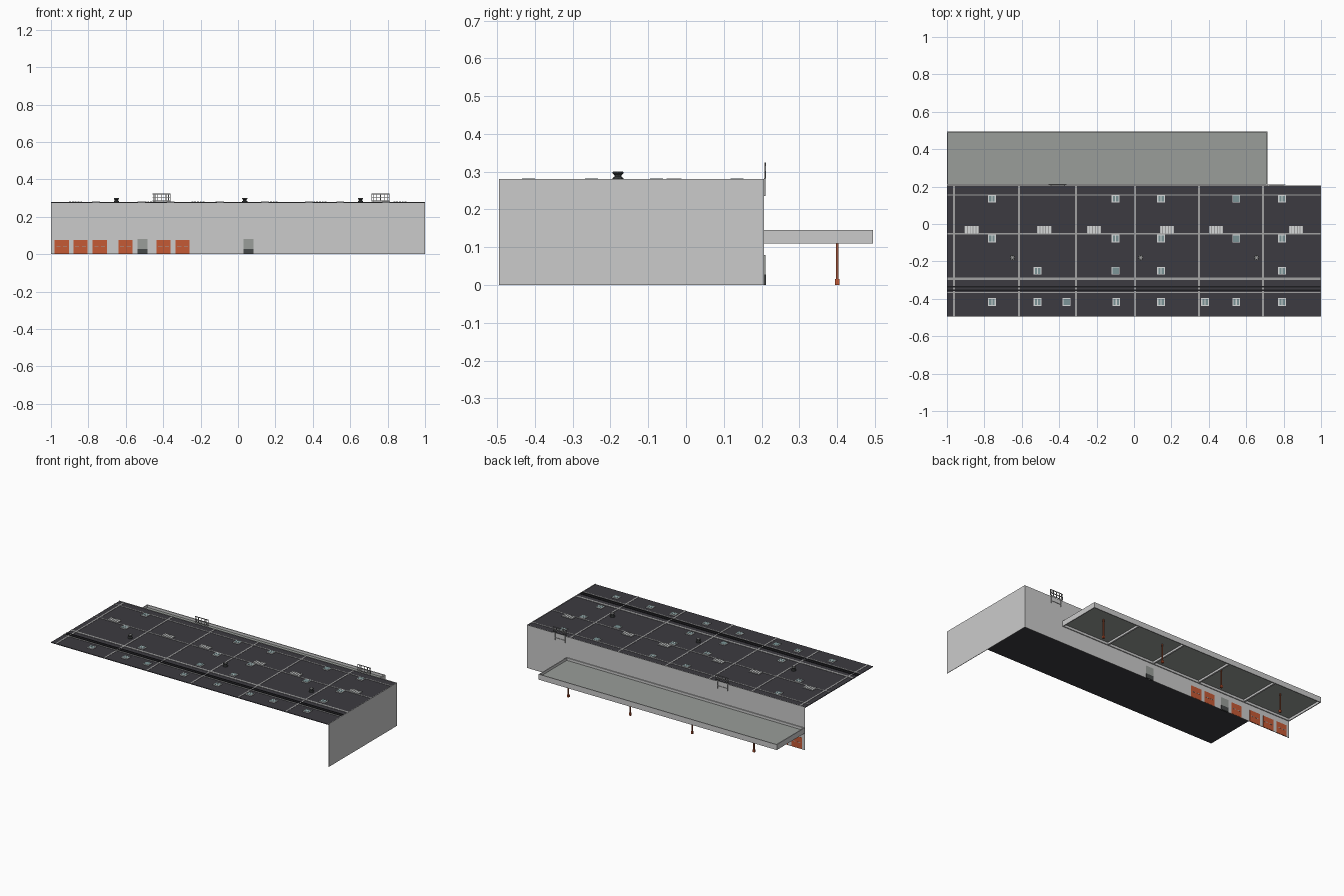
import bpy, bmesh, math
from mathutils import Matrix, Vector

if "Cube" in bpy.data.objects:
    bpy.data.objects.remove(bpy.data.objects["Cube"])


def mat(name, r, g, b):
    m = bpy.data.materials.new(name)
    m.diffuse_color = (r, g, b, 1)
    m.use_nodes = True
    m.node_tree.nodes["Principled BSDF"].inputs["Base Color"].default_value = m.diffuse_color
    return m


WALL = mat("wall light grey", 0.60, 0.60, 0.60)
ROOF = mat("roof charcoal", 0.045, 0.043, 0.052)
BLACK = mat("gutter black", 0.012, 0.012, 0.014)
CANOPY = mat("canopy grey", 0.32, 0.34, 0.32)
STRIP = mat("trim grey", 0.36, 0.36, 0.36)
ORANGE = mat("door orange", 0.56, 0.10, 0.035)
RUST = mat("column rust", 0.36, 0.085, 0.035)
GLASS = mat("skylight glass", 0.20, 0.30, 0.31)
WHITE = mat("frame pale grey", 0.68, 0.70, 0.70)
DARK = mat("dark metal", 0.06, 0.065, 0.065)


def boxes(name, spans, material):
    """One object from boxes given as (x0, x1, y0, y1, z0, z1)."""
    bm = bmesh.new()
    for x0, x1, y0, y1, z0, z1 in spans:
        m = Matrix.Translation(((x0 + x1) / 2, (y0 + y1) / 2, (z0 + z1) / 2)) @ \
            Matrix.Diagonal((x1 - x0, y1 - y0, z1 - z0, 1))
        bmesh.ops.create_cube(bm, size=1, matrix=m)
    me = bpy.data.meshes.new(name)
    bm.to_mesh(me)
    bm.free()
    me.materials.append(material)
    ob = bpy.data.objects.new(name, me)
    bpy.context.collection.objects.link(ob)
    return ob


def around(x, y, w, d, z0, z1):
    return (x - w / 2, x + w / 2, y - d / 2, y + d / 2, z0, z1)


F, B, H = -0.495, 0.207, 0.28       # front edge, back wall, wall height
T = 0.003                           # sheet thickness
RZ = 0.277                          # roof surface

# Shell: back wall, right wall and roof (front and left stay open)
boxes("back_wall", [(-1, 1, B - T, B, 0, H)], WALL)
boxes("right_wall", [(1 - T, 1, F, B, 0, H)], WALL)
boxes("roof", [(-1, 1 - T, F, B - T, RZ - 0.004, RZ)], ROOF)

# Roof seams and gutter
seams = [(-1, 1 - T, y - w / 2, y + w / 2, RZ, RZ + 0.002)
         for y, w in ((0.155, 0.007), (-0.052, 0.007), (-0.292, 0.014), (-0.366, 0.007))]
seams += [(x - 0.005, x + 0.005, F, B - T, RZ, RZ + 0.0016)
          for x in (-0.963, -0.615, -0.31, 0.005, 0.347, 0.69)]
boxes("roof_seams", seams, STRIP)
boxes("roof_gutter", [(-1, 1 - T, y - 0.004, y + 0.004, RZ, RZ + 0.0025)
                      for y in (-0.335, -0.353)], BLACK)

# Skylights: pale frame, glass panes split by a mullion
rows = {0.135: (-0.76, -0.098, 0.145, 0.547, 0.792),
        -0.078: (-0.76, -0.098, 0.145, 0.547, 0.792),
        -0.25: (-0.515, -0.098, 0.145, 0.792),
        -0.417: (-0.76, -0.515, -0.36, -0.095, 0.145, 0.38, 0.547, 0.792)}
single = {(0.547, 0.135), (0.547, -0.078), (-0.098, -0.25), (-0.36, -0.417)}
frames, panes = [], []
for y, xs in rows.items():
    for x in xs:
        frames.append(around(x, y, 0.042, 0.042, RZ, RZ + 0.004))
        if (x, y) in single:
            panes.append(around(x, y, 0.034, 0.034, RZ + 0.003, RZ + 0.005))
        else:
            panes += [around(x + s * 0.009, y, 0.012, 0.032, RZ + 0.003, RZ + 0.005)
                      for s in (-1, 1)]
boxes("skylight_frames", frames, WHITE)
boxes("skylight_panes", panes, GLASS)

# Louvred roof vents
bases, slats = [], []
for x in (-0.868, -0.48, -0.214, 0.176, 0.438, 0.866):
    bases.append(around(x, -0.032, 0.076, 0.042, RZ, RZ + 0.003))
    slats += [around(x + (i - 2) * 0.015, -0.032, 0.010, 0.040, RZ, RZ + 0.005)
              for i in range(5)]
boxes("louvre_bases", bases, STRIP)
boxes("louvre_slats", slats, WHITE)

# Waisted fan vents with a star of blades on top
profile = [(0.014, RZ), (0.014, 0.283), (0.009, 0.287), (0.009, 0.291),
           (0.014, 0.295), (0.014, 0.299)]
for n, x in enumerate((-0.65, 0.036, 0.655)):
    bm = bmesh.new()
    rings = [[bm.verts.new((x + r * math.cos(a * math.tau / 8),
                            -0.18 + r * math.sin(a * math.tau / 8), z))
              for a in range(8)] for r, z in profile]
    for lo, hi in zip(rings, rings[1:]):
        for i in range(8):
            bm.faces.new((lo[i], lo[(i + 1) % 8], hi[(i + 1) % 8], hi[i]))
    bm.faces.new(rings[-1])
    for k in range(3):
        m = Matrix.Translation((x, -0.18, 0.2995)) @ \
            Matrix.Rotation(k * math.pi / 3, 4, 'Z') @ Matrix.Diagonal((0.028, 0.004, 0.002, 1))
        new = bmesh.ops.create_cube(bm, size=1, matrix=m)["verts"]
        for f in {f for v in new for f in v.link_faces}:
            f.material_index = 1
    me = bpy.data.meshes.new("fan_vent")
    bm.to_mesh(me)
    bm.free()
    me.materials.append(DARK)
    me.materials.append(STRIP)
    bpy.context.collection.objects.link(bpy.data.objects.new(f"fan_vent_{n + 1}", me))

# Leaning lattice frames above the back wall
for n, x in enumerate((-0.408, 0.762)):
    bars = [around(0, 0, 0.096, 0.003, z, z + 0.004) for z in (0.002, 0.020, 0.040)]
    bars += [around((i - 2) * 0.023, 0, 0.003, 0.003, 0.002, 0.044) for i in range(5)]
    bars += [around(s * 0.036, 0, 0.004, 0.004, -0.045, 0.044) for s in (-1, 1)]
    bars.append(around(0, 0, 0.072, 0.003, -0.030, -0.027))
    ob = boxes(f"roof_lattice_{n + 1}", bars, STRIP)
    ob.location = (x, B + 0.002, H)
    ob.rotation_euler.x = math.radians(-1.5)

# Loading doors: orange panels with a grey middle rail, seen on both wall faces
doors = (-0.942, -0.842, -0.739, -0.602, -0.398, -0.296)
boxes("loading_doors", [around(x, B - T / 2, 0.076, 0.006, 0.001, 0.076) for x in doors], ORANGE)
boxes("loading_door_rails", [around(x + s * 0.018, B - T / 2, 0.022, 0.008, 0.038, 0.042)
                             for x in doors for s in (-1, 1)], STRIP)
# Dock doors: grey upper panel over a dark lower panel
docks = (-0.51, 0.057)
boxes("dock_door_upper", [around(x, B - T / 2, 0.054, 0.010, 0.028, 0.08) for x in docks], CANOPY)
boxes("dock_door_lower", [around(x, B - T / 2, 0.054, 0.012, 0.0, 0.028) for x in docks], DARK)

# Canopy: shallow tray with rim, deck and ribs below
X0, X1, Y1, Z0, Z1, R = -1, 0.715, 0.495, 0.11, 0.145, 0.006
boxes("canopy_rim", [(X0, X1, Y1 - R, Y1, Z0, Z1), (X0, X1, B, B + R, Z0, Z1),
                     (X0, X0 + R, B + R, Y1 - R, Z0, Z1),
                     (X1 - R, X1, B + R, Y1 - R, Z0, Z1)], WALL)
boxes("canopy_deck", [(X0 + R, X1 - R, B + R, Y1 - R, 0.125, 0.129)], CANOPY)
boxes("canopy_ribs", [around(X0 + (X1 - X0) * i / 5, (B + Y1) / 2, 0.010, Y1 - B - 2 * R,
                             0.112, 0.125) for i in range(1, 5)], WALL)

# Canopy columns with wider feet
posts = (0.567, 0.121, -0.325, -0.77)
boxes("canopy_columns", [around(x, 0.4, 0.007, 0.007, 0.0, 0.125) for x in posts], RUST)
boxes("column_feet", [around(x, 0.4, 0.012, 0.012, 0.0, 0.016) for x in posts], ORANGE)
